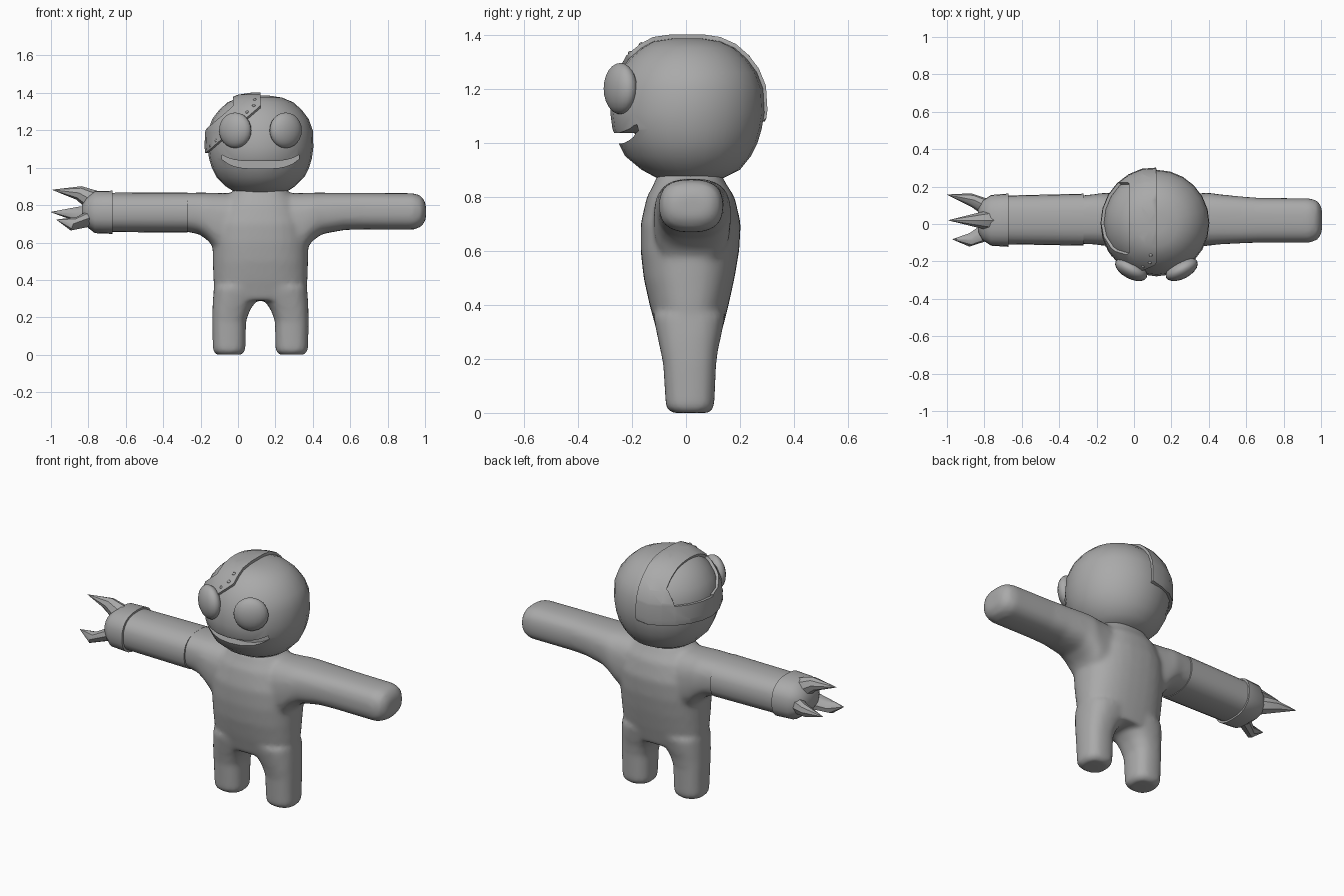
import bpy, bmesh, math
from mathutils import Vector, Matrix

if "Cube" in bpy.data.objects:
    bpy.data.objects.remove(bpy.data.objects["Cube"])

CX = 0.12                       # middle of head and body
GREY = bpy.data.materials.new("plain_grey")
GREY.diffuse_color = (0.4, 0.4, 0.4, 1)
GREY.use_nodes = True
GREY.node_tree.nodes["Principled BSDF"].inputs["Base Color"].default_value = GREY.diffuse_color


def finish(name, bm, angle=40):
    bmesh.ops.recalc_face_normals(bm, faces=bm.faces)
    me = bpy.data.meshes.new(name)
    bm.to_mesh(me)
    bm.free()
    me.materials.append(GREY)
    ob = bpy.data.objects.new(name, me)
    bpy.context.collection.objects.link(ob)
    shade(ob, angle)
    return ob


def shade(ob, angle=40):
    bpy.ops.object.select_all(action='DESELECT')
    ob.select_set(True)
    bpy.context.view_layer.objects.active = ob
    bpy.ops.object.shade_smooth_by_angle(angle=math.radians(angle))


def apply(ob, kind, **props):
    mod = ob.modifiers.new(kind.title(), kind)
    for k, v in props.items():
        setattr(mod, k, v)
    bpy.context.view_layer.objects.active = ob
    bpy.ops.object.modifier_apply(modifier=mod.name)


def loft(bm, rings, axis='Z', n=20, power=2.0, caps=True):
    """Rounded sections (t, a0, a1, b0, b1) stacked along an axis."""
    loops = []
    for t, a0, a1, b0, b1 in rings:
        loop = []
        for i in range(n):
            c, s = math.cos(math.tau * i / n), math.sin(math.tau * i / n)
            a = (a0 + a1) / 2 + (a1 - a0) / 2 * math.copysign(abs(c) ** (2 / power), c)
            b = (b0 + b1) / 2 + (b1 - b0) / 2 * math.copysign(abs(s) ** (2 / power), s)
            loop.append(bm.verts.new((a, b, t) if axis == 'Z' else (t, a, b)))
        loops.append(loop)
    for p, q in zip(loops, loops[1:]):
        for i in range(n):
            j = (i + 1) % n
            bm.faces.new((p[i], p[j], q[j], q[i]))
    if caps:
        bm.faces.new(loops[0][::-1])
        bm.faces.new(loops[-1])


def sym(z, h, y0, y1):
    return (z, CX - h, CX + h, y0, y1)


# Body: torso, legs and arms fused into one smooth skin
bm = bmesh.new()
loft(bm, [sym(0.29, .24, -.105, .13), sym(0.4, .252, -.135, .158), sym(0.5, .255, -.157, .18),
          sym(0.6, .257, -.168, .197), sym(0.7, .25, -.168, .203), sym(0.8, .21, -.145, .18),
          sym(0.845, .175, -.12, .15), sym(0.885, .14, -.105, .13)], n=32, power=2.4)
for s in (-1, 1):
    legs = []
    for z, inner, outer, y0, y1 in [(0, .10, .235, -.055, .085), (.02, .08, .255, -.075, .105),
                                    (.18, .077, .258, -.085, .112), (.24, .055, .257, -.097, .12),
                                    (.29, .02, .255, -.108, .132), (.36, -.02, .25, -.122, .145)]:
        x0, x1 = sorted((CX + s * inner, CX + s * outer))
        legs.append((z, x0, x1, y0, y1))
    loft(bm, legs, n=24, power=2.5)
    arm = [(.1, -.12, .16, .5, .862), (.24, -.12, .165, .56, .866), (.28, -.117, .168, .61, .867),
           (.33, -.11, .16, .645, .867), (.45, -.104, .148, .667, .866)]
    if s > 0:
        arm += [(.55, -.1, .14, .669, .866), (.82, -.1, .138, .668, .864),
                (.86, -.085, .125, .685, .85), (.885, -.05, .09, .72, .81)]
    loft(bm, [(CX + s * a[0], *a[1:]) for a in arm], 'X', n=24, power=2.6)
body = finish("body", bm)
apply(body, 'REMESH', mode='VOXEL', voxel_size=0.014)
apply(body, 'SMOOTH', factor=0.5, iterations=8)
shade(body, 60)

# Head
HEAD = [sym(.865, .13, -.10, .13), sym(.90, .185, -.165, .20), sym(.95, .235, -.225, .24),
        sym(1.0, .26, -.25, .265), sym(1.05, .275, -.272, .28), sym(1.11, .283, -.28, .29),
        sym(1.2, .28, -.27, .285), sym(1.26, .258, -.245, .262), sym(1.31, .22, -.212, .225),
        sym(1.35, .175, -.165, .18), sym(1.375, .115, -.12, .125), sym(1.385, .05, -.05, .06)]
bm = bmesh.new()
loft(bm, HEAD, n=24)
head = finish("head", bm)

# Smiling mouth cut into the head
bm = bmesh.new()
top, low = [], []
for i in range(-6, 7):
    u = i / 6
    x = CX + .205 * u
    top.append((x, 1.035 + .033 * u ** 4))
    low.append((x, 1.0 + .045 * u ** 4 - .004 * (1 - u * u)))
front = [bm.verts.new((x, -.5, z)) for x, z in low + top[::-1]]
face = bm.faces.new(front)
ext = bmesh.ops.extrude_face_region(bm, geom=[face])
for v in ext['geom']:
    if isinstance(v, bmesh.types.BMVert):
        v.co.y = -.19 + 1.3 * (v.co.x - CX) ** 2
cutter = finish("mouth_cutter", bm)
apply(head, 'BOOLEAN', operation='DIFFERENCE', object=cutter, solver='EXACT')
bpy.data.objects.remove(cutter)
shade(head, 35)

# Metal skull plate: a shell over one side of the head with a window in it
bm = bmesh.new()
loft(bm, HEAD, n=24)
bmesh.ops.recalc_face_normals(bm, faces=bm.faces)
slope = 0.857
cuts = [((CX, 0, 0), (1, 0, 0)), ((0, 0, 1.08), (0, 0, 1)), ((0, 0, 0), (0, 1, 0)),
        ((-.17, 0, 1.07), (-slope, 0, 1)), ((-.02, 0, 0), (1, 0, 0)), ((0, 0, 1.19), (0, 0, 1)),
        ((-.17, 0, 1.19), (-slope, 0, 1)), ((0, .21, 0), (0, 1, 0))]
for co, no in cuts:
    bmesh.ops.bisect_plane(bm, geom=bm.verts[:] + bm.edges[:] + bm.faces[:], plane_co=co, plane_no=no)


def on_plate(c):
    rise = c.z - slope * (c.x + .17) if c.y < 0 else c.z
    if c.x > CX or c.z < 1.08 or rise < 1.07:
        return False
    return not (c.x < -.02 and c.z > 1.19 and rise > 1.19 and c.y < .21)


bmesh.ops.delete(bm, geom=[f for f in bm.faces if not on_plate(f.calc_center_median())], context='FACES')
plate = finish("skull_plate", bm)
apply(plate, 'SOLIDIFY', thickness=0.016, offset=1)
shade(plate, 35)

# Rivets along the front edge of the plate
for x, y, z in [(.09, -.165, 1.362), (.085, -.205, 1.33), (.05, -.225, 1.295),
                (-.115, -.165, 1.145), (-.145, -.115, 1.115)]:
    bm = bmesh.new()
    bmesh.ops.create_uvsphere(bm, u_segments=8, v_segments=6, radius=.01,
                              matrix=Matrix.Translation((x, y, z)))
    finish("rivet", bm)

# Bulging eyes
for s in (-1, 1):
    bm = bmesh.new()
    m = (Matrix.Translation((CX + s * .135, -.243, 1.2)) @ Matrix.Rotation(s * math.radians(28), 4, 'Z')
         @ Matrix.Diagonal((.094, .05, .095, 1)))
    bmesh.ops.create_uvsphere(bm, u_segments=20, v_segments=12, radius=1, matrix=m)
    finish("eye", bm)

# Sleeve tube and closed wrist cuff
bm = bmesh.new()
loft(bm, [(-.27, -.116, .162, .653, .867), (-.69, -.108, .152, .656, .866)], 'X', n=24, power=2.5)
finish("sleeve", bm)
bm = bmesh.new()
loft(bm, [(-.67, -.122, .163, .646, .877), (-.765, -.116, .155, .65, .875),
          (-.81, -.085, .125, .685, .84), (-.835, -.04, .08, .72, .80)], 'X', n=24, power=2.5)
finish("wrist_cuff", bm)

# Three hooked claws, each tapering along a short bent path
for path in [[(-.77, .02, .82), (-.85, .02, .865), (-.992, .02, .882)],
             [(-.77, .075, .75), (-.87, .128, .755), (-1.0, .157, .763)],
             [(-.77, -.03, .74), (-.88, -.085, .70), (-.97, -.082, .722)]]:
    bm = bmesh.new()
    loops = []
    for p, r in zip(path, (.055, .036, .001)):
        loops.append([bm.verts.new(Vector(p) + Vector((.4 * r * math.sin(a), r * math.cos(a), r * math.sin(a))))
                      for a in (math.tau * i / 8 for i in range(8))])
    for p, q in zip(loops, loops[1:]):
        for i in range(8):
            bm.faces.new((p[i], p[(i + 1) % 8], q[(i + 1) % 8], q[i]))
    bm.faces.new(loops[0])
    bm.faces.new(loops[-1])
    finish("claw", bm)
